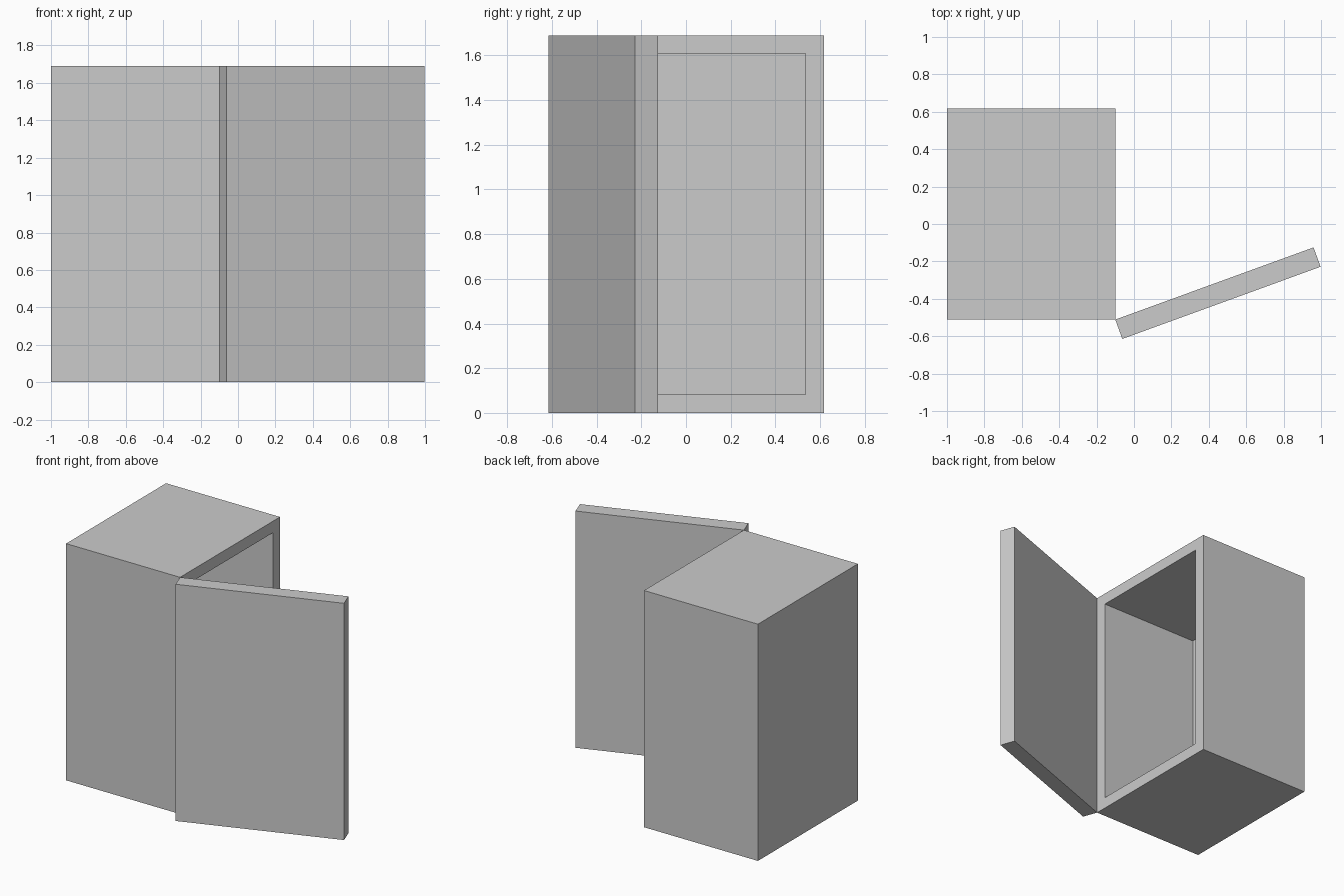
import bpy, bmesh
from math import radians
from mathutils import Matrix, Vector

if "Cube" in bpy.data.objects:
    bpy.data.objects.remove(bpy.data.objects["Cube"])

HEIGHT, WIDTH, DEPTH = 1.69, 0.90, 1.128   # cabinet outer size
WALL, DOOR = 0.116, 0.11                   # wall and door thickness
HINGE = Vector((-0.10, -0.511, 0))         # front right corner of the cabinet


def box_mesh(lo, hi):
    bm = bmesh.new()
    bmesh.ops.create_cube(bm, size=1)
    lo, hi = Vector(lo), Vector(hi)
    bmesh.ops.scale(bm, vec=hi - lo, verts=bm.verts)
    bmesh.ops.translate(bm, vec=(lo + hi) / 2, verts=bm.verts)
    return bm


def add_object(name, bm, matrix):
    bmesh.ops.recalc_face_normals(bm, faces=bm.faces)
    mesh = bpy.data.meshes.new(name)
    bm.to_mesh(mesh)
    bm.free()
    obj = bpy.data.objects.new(name, mesh)
    obj.matrix_world = matrix
    bpy.context.collection.objects.link(obj)


# Cabinet: box hollowed out from its right side
bm = box_mesh((-WIDTH, 0, 0), (0, DEPTH, HEIGHT))
bm.normal_update()
side = max(bm.faces, key=lambda f: f.calc_center_median().x)
bmesh.ops.inset_region(bm, faces=[side], thickness=WALL)
inner = bmesh.ops.extrude_discrete_faces(bm, faces=[side])["faces"][0]
bmesh.ops.translate(bm, vec=(-(WIDTH - WALL), 0, 0), verts=inner.verts)
add_object("cabinet", bm, Matrix.Translation(HINGE))

# Door: flat slab swung open about the hinge corner
bm = box_mesh((0, -DOOR, 0), (DEPTH, 0, HEIGHT))
add_object("door", bm, Matrix.Translation(HINGE) @ Matrix.Rotation(radians(20), 4, "Z"))
